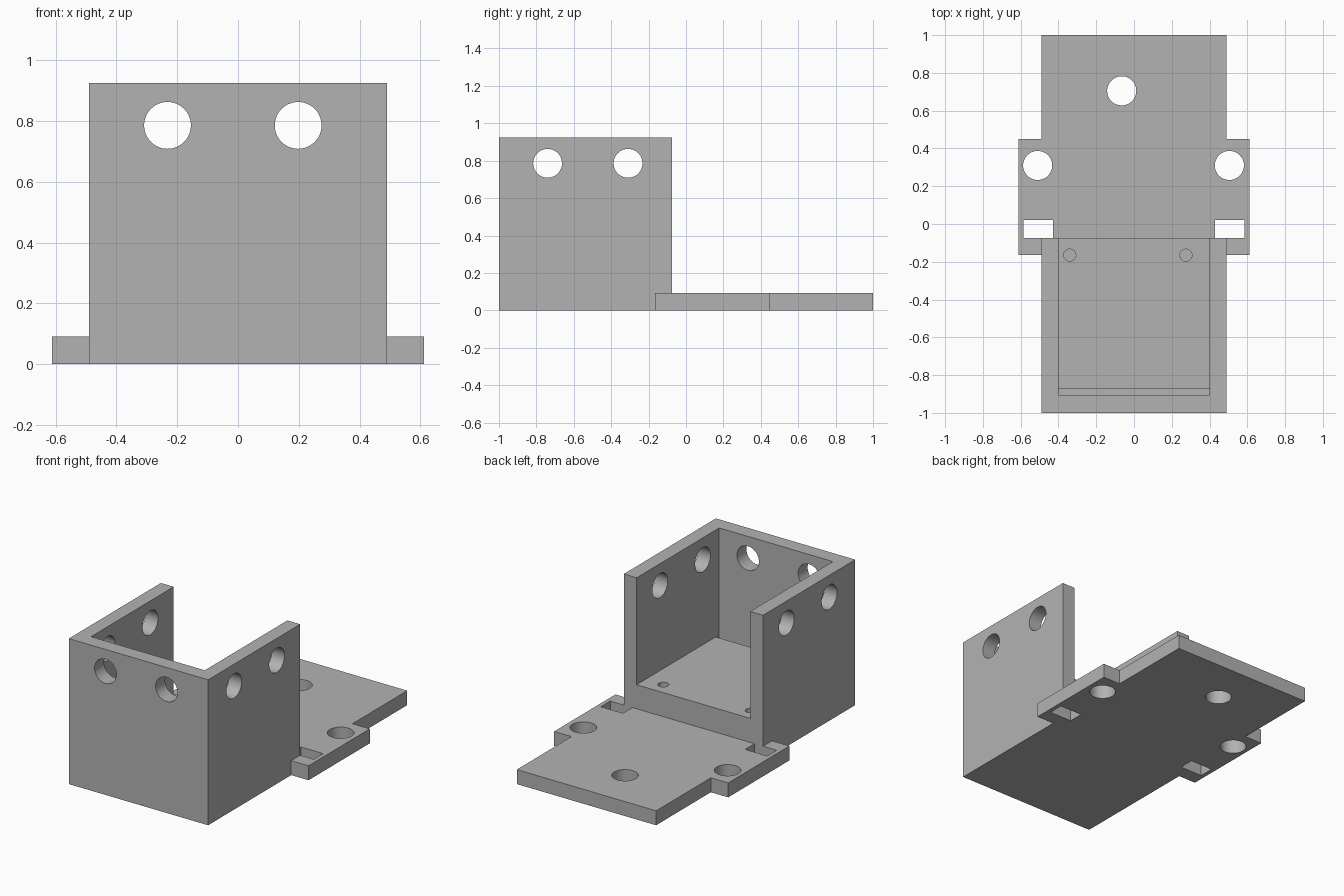
import bpy
import bmesh
from math import pi
from mathutils import Matrix, Vector

cube = bpy.data.objects.get("Cube")
if cube:
    bpy.data.objects.remove(cube, do_unlink=True)

grey = bpy.data.materials.new("plain grey")
grey.use_nodes = True
colour = (0.45, 0.45, 0.45, 1)
grey.diffuse_color = colour
grey.node_tree.nodes["Principled BSDF"].inputs["Base Color"].default_value = colour


def add_object(name, bm):
    bmesh.ops.recalc_face_normals(bm, faces=bm.faces)
    mesh = bpy.data.meshes.new(name)
    bm.to_mesh(mesh)
    bm.free()
    mesh.materials.append(grey)
    obj = bpy.data.objects.new(name, mesh)
    bpy.context.collection.objects.link(obj)
    return obj


def block(name, low, high):
    low, high = Vector(low), Vector(high)
    bm = bmesh.new()
    place = Matrix.Translation((low + high) / 2) @ Matrix.Diagonal((*(high - low), 1))
    bmesh.ops.create_cube(bm, size=1, matrix=place)
    return add_object(name, bm)


def prism(name, outline, height):
    bm = bmesh.new()
    face = bm.faces.new([bm.verts.new((x, y, 0)) for x, y in outline])
    top = bmesh.ops.extrude_face_region(bm, geom=[face])["geom"]
    bmesh.ops.translate(bm, vec=(0, 0, height),
                        verts=[v for v in top if isinstance(v, bmesh.types.BMVert)])
    return add_object(name, bm)


def rod(centre, axis, radius, length):
    turn = {"X": Matrix.Rotation(pi / 2, 4, "Y"),
            "Y": Matrix.Rotation(pi / 2, 4, "X"),
            "Z": Matrix.Identity(4)}[axis]
    bm = bmesh.new()
    bmesh.ops.create_cone(bm, cap_ends=True, segments=48, radius1=radius,
                          radius2=radius, depth=length,
                          matrix=Matrix.Translation(centre) @ turn)
    return add_object("hole_cutter", bm)


def cut(target, cutter):
    cutter.hide_render = True
    mod = target.modifiers.new("cut", "BOOLEAN")
    mod.operation = "DIFFERENCE"
    mod.solver = "EXACT"
    mod.object = cutter
    bpy.context.view_layer.objects.active = target
    bpy.ops.object.modifier_apply(modifier=mod.name)
    bpy.data.objects.remove(cutter, do_unlink=True)


def finish(obj):
    bpy.ops.object.select_all(action="DESELECT")
    obj.select_set(True)
    bpy.context.view_layer.objects.active = obj
    bpy.ops.object.shade_smooth_by_angle()


back = -0.075      # rear face of the housing
floor = 0.245      # raised floor inside it
hole = 0.077

# Housing: open at the top and the back
housing = block("housing", (-0.49, -1, 0), (0.49, back, 0.925))
cut(housing, block("cavity_cutter", (-0.4, -0.905, floor), (0.4, 0.2, 1.2)))
# Narrow groove along the front of the floor
cut(housing, block("groove_cutter", (-0.4, -0.905, 0.12), (0.4, -0.87, 0.4)))
# Holes in the front wall, the side walls and the floor
for x in (-0.232, 0.198):
    cut(housing, rod((x, -0.95, 0.786), "Y", hole, 0.3))
for y in (-0.74, -0.31):
    cut(housing, rod((0, y, 0.786), "X", hole, 1.4))
for x in (-0.34, 0.275):
    cut(housing, rod((x, -0.165, floor), "Z", 0.032, 0.25))
finish(housing)

# Mounting plate with ears that wrap the housing, and a slot beside each ear
half = [(0.43, back), (0.43, 0.02), (0.585, 0.02), (0.585, back), (0.49, back),
        (0.49, -0.165), (0.612, -0.165), (0.612, 0.45), (0.49, 0.45), (0.49, 1)]
plate = prism("mounting_plate", half + [(-x, y) for x, y in reversed(half)], 0.092)
for x, y in ((-0.065, 0.705), (-0.51, 0.31), (0.505, 0.31)):
    cut(plate, rod((x, y, 0.05), "Z", hole, 0.4))
finish(plate)
